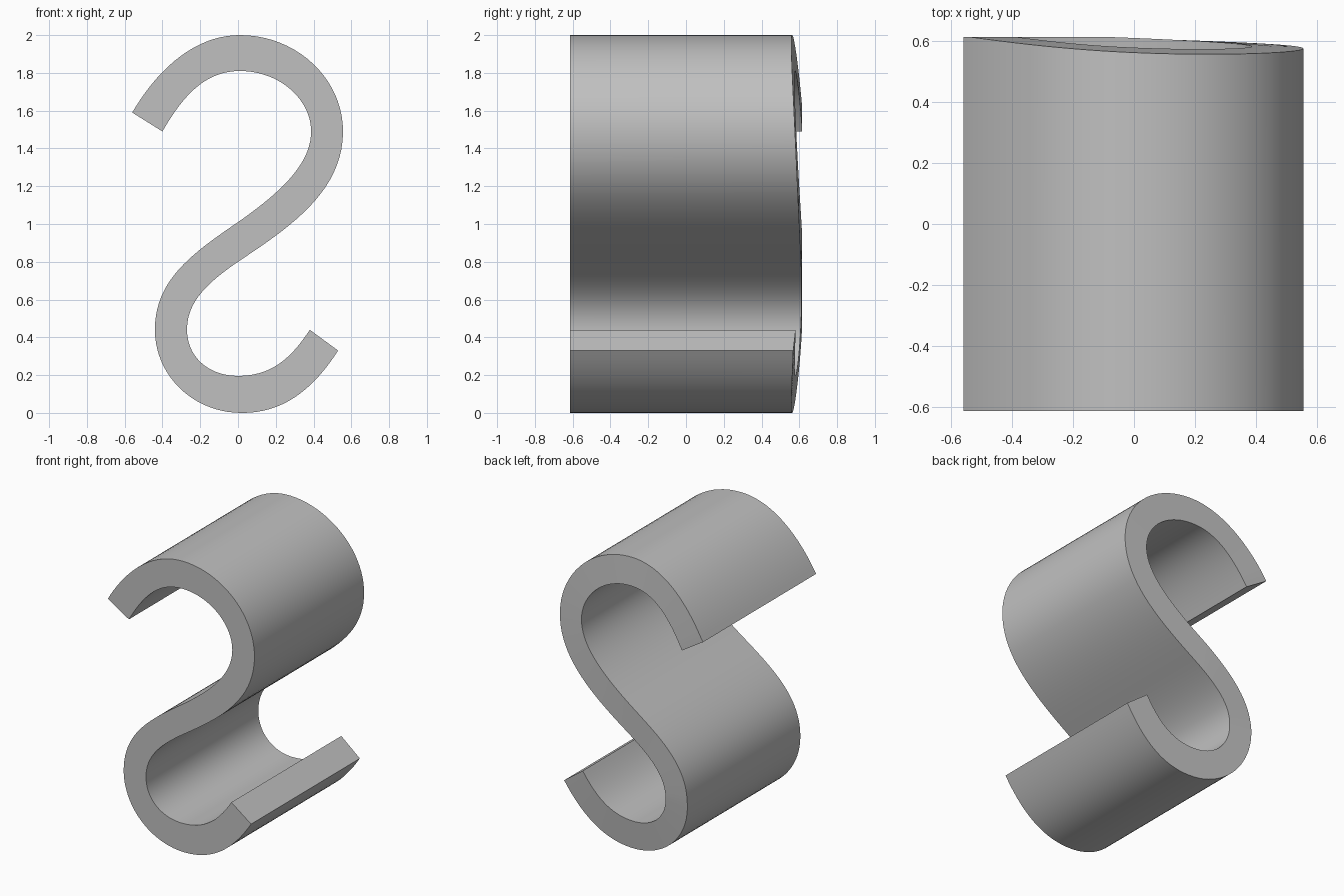
import bpy, bmesh, math
from mathutils import Vector
from mathutils.geometry import interpolate_bezier

cube = bpy.data.objects.get("Cube")
if cube:
    bpy.data.objects.remove(cube)

grey = bpy.data.materials.new("plain grey")
grey.use_nodes = True
colour = (0.53, 0.53, 0.53, 1)
grey.diffuse_color = colour
grey.node_tree.nodes["Principled BSDF"].inputs["Base Color"].default_value = colour

# The two long edges of the S, as chains of cubic curves: point, handle, handle, point ...
UPPER_EDGE = [(-.56, 1.59), (-.42, 1.83), (-.22, 2), (.01, 2), (.31, 2), (.556, 1.77),
              (.556, 1.49), (.556, 1.17), (.27, .98), (0, .8), (-.16, .69), (-.27, .59),
              (-.27, .44), (-.27, .3), (-.16, .196), (0, .196), (.16, .196), (.27, .27),
              (.38, .44)]
LOWER_EDGE = [(-.4, 1.49), (-.28, 1.7), (-.16, 1.81), (.01, 1.81), (.22, 1.81), (.387, 1.66),
              (.387, 1.49), (.387, 1.32), (.23, 1.17), (0, 1.01), (-.25, .84), (-.44, .7),
              (-.44, .44), (-.44, .2), (-.24, 0), (.02, 0), (.2, 0), (.37, .08),
              (.53, .33)]
FRONT = -.615


def trace(chain, steps=20):
    pts = [Vector((x, 0, z)) for x, z in chain]
    out = [pts[0]]
    for i in range(0, len(pts) - 1, 3):
        out += interpolate_bezier(*pts[i:i + 4], steps + 1)[1:]
    return out


def back_depth(x, z):
    # Gently domed and slanted back end
    return min(.611 - .041 * x - .048 * (z - 1) ** 2, .615)


# Extruded S-shaped hook: each section is a ring of four corners
bm = bmesh.new()
rings = []
for a, b in zip(trace(UPPER_EDGE), trace(LOWER_EDGE)):
    corners = [(a, FRONT), (b, FRONT), (b, back_depth(b.x, b.z)), (a, back_depth(a.x, a.z))]
    rings.append([bm.verts.new((p.x, y, p.z)) for p, y in corners])
for r, s in zip(rings, rings[1:]):
    for k in range(4):
        j = (k + 1) % 4
        bm.faces.new((r[k], r[j], s[j], s[k]))
bm.faces.new(rings[0])
bm.faces.new(rings[-1])
bmesh.ops.recalc_face_normals(bm, faces=bm.faces)

mesh = bpy.data.meshes.new("s_hook")
bm.to_mesh(mesh)
bm.free()
mesh.materials.append(grey)
hook = bpy.data.objects.new("s_hook", mesh)
bpy.context.collection.objects.link(hook)

bpy.ops.object.select_all(action='DESELECT')
hook.select_set(True)
bpy.context.view_layer.objects.active = hook
bpy.ops.object.shade_smooth_by_angle(angle=math.radians(30))
